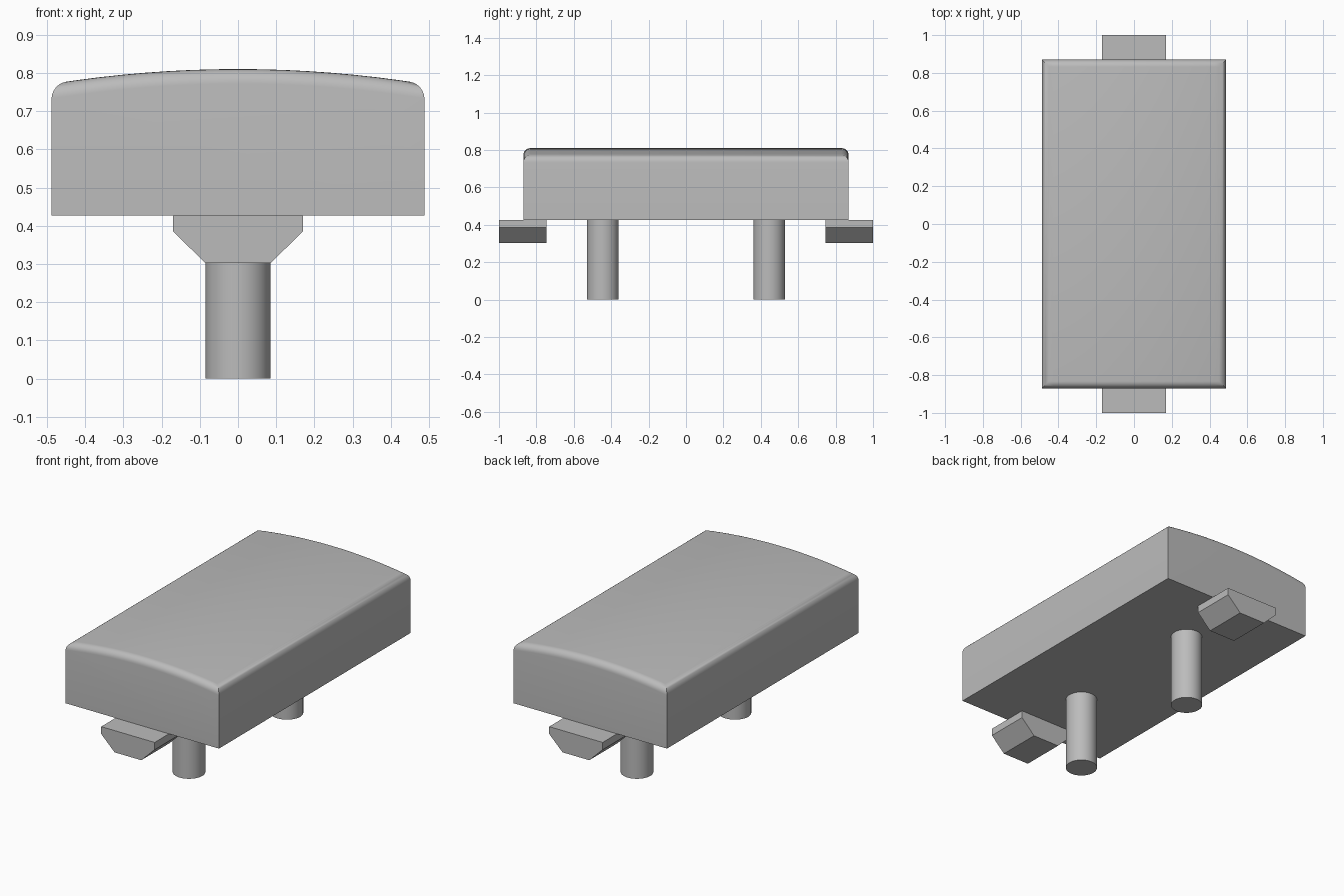
import bpy, bmesh, math

if "Cube" in bpy.data.objects:
    bpy.data.objects.remove(bpy.data.objects["Cube"], do_unlink=True)

grey = bpy.data.materials.new("plain grey")
grey.use_nodes = True
colour = (0.5, 0.5, 0.5, 1)
grey.diffuse_color = colour
grey.node_tree.nodes["Principled BSDF"].inputs["Base Color"].default_value = colour

BASE, EDGE, CROWN = 0.427, 0.771, 0.81   # underside, top edge and crown heights
HALF_W, HALF_L = 0.488, 0.87


def finish(name, bm, smooth=False):
    """Turn a bmesh into a grey object."""
    bmesh.ops.recalc_face_normals(bm, faces=bm.faces[:])
    mesh = bpy.data.meshes.new(name)
    bm.to_mesh(mesh)
    bm.free()
    mesh.materials.append(grey)
    obj = bpy.data.objects.new(name, mesh)
    bpy.context.collection.objects.link(obj)
    if smooth:
        bpy.ops.object.select_all(action="DESELECT")
        obj.select_set(True)
        bpy.context.view_layer.objects.active = obj
        bpy.ops.object.shade_smooth_by_angle(angle=math.radians(35))
    return obj


def prism(profile, y0, y1):
    """Extrude an xz profile along y."""
    bm = bmesh.new()
    face = bm.faces.new([bm.verts.new((x, y0, z)) for x, z in profile])
    new = bmesh.ops.extrude_face_region(bm, geom=[face])["geom"]
    verts = [v for v in new if isinstance(v, bmesh.types.BMVert)]
    bmesh.ops.translate(bm, verts=verts, vec=(0, y1 - y0, 0))
    return bm


# Block with a crowned top
sag = CROWN - EDGE
radius = (HALF_W ** 2 + sag ** 2) / (2 * sag)
sweep = math.asin(HALF_W / radius)
steps = 16
arc = []
for i in range(steps + 1):
    a = sweep * (1 - 2 * i / steps)
    arc.append((radius * math.sin(a), CROWN - radius + radius * math.cos(a)))
bm = prism([(-HALF_W, BASE), (HALF_W, BASE)] + arc, -HALF_L, HALF_L)

# Rounded rim around the top only
rim = [e for e in bm.edges
       if all(v.co.z > EDGE - 0.001 for v in e.verts)
       and e.calc_face_angle() > math.radians(45)]
bmesh.ops.bevel(bm, geom=rim, offset=0.038, segments=6, profile=0.5,
                affect="EDGES", clamp_overlap=True)
finish("crowned_block", bm, smooth=True)

# Pegs and end tabs underneath
tab = [(-0.17, BASE), (-0.17, 0.385), (-0.085, 0.302),
       (0.085, 0.302), (0.17, 0.385), (0.17, BASE)]
for side, label in ((-1, "front"), (1, "back")):
    finish(label + "_tab", prism(tab, side * 0.745, side * 1.0))
    bm = bmesh.new()
    bmesh.ops.create_cone(bm, cap_ends=True, segments=48, radius1=0.085,
                          radius2=0.085, depth=BASE)
    bmesh.ops.translate(bm, verts=bm.verts[:], vec=(0, side * 0.445, BASE / 2))
    finish(label + "_peg", bm, smooth=True)
